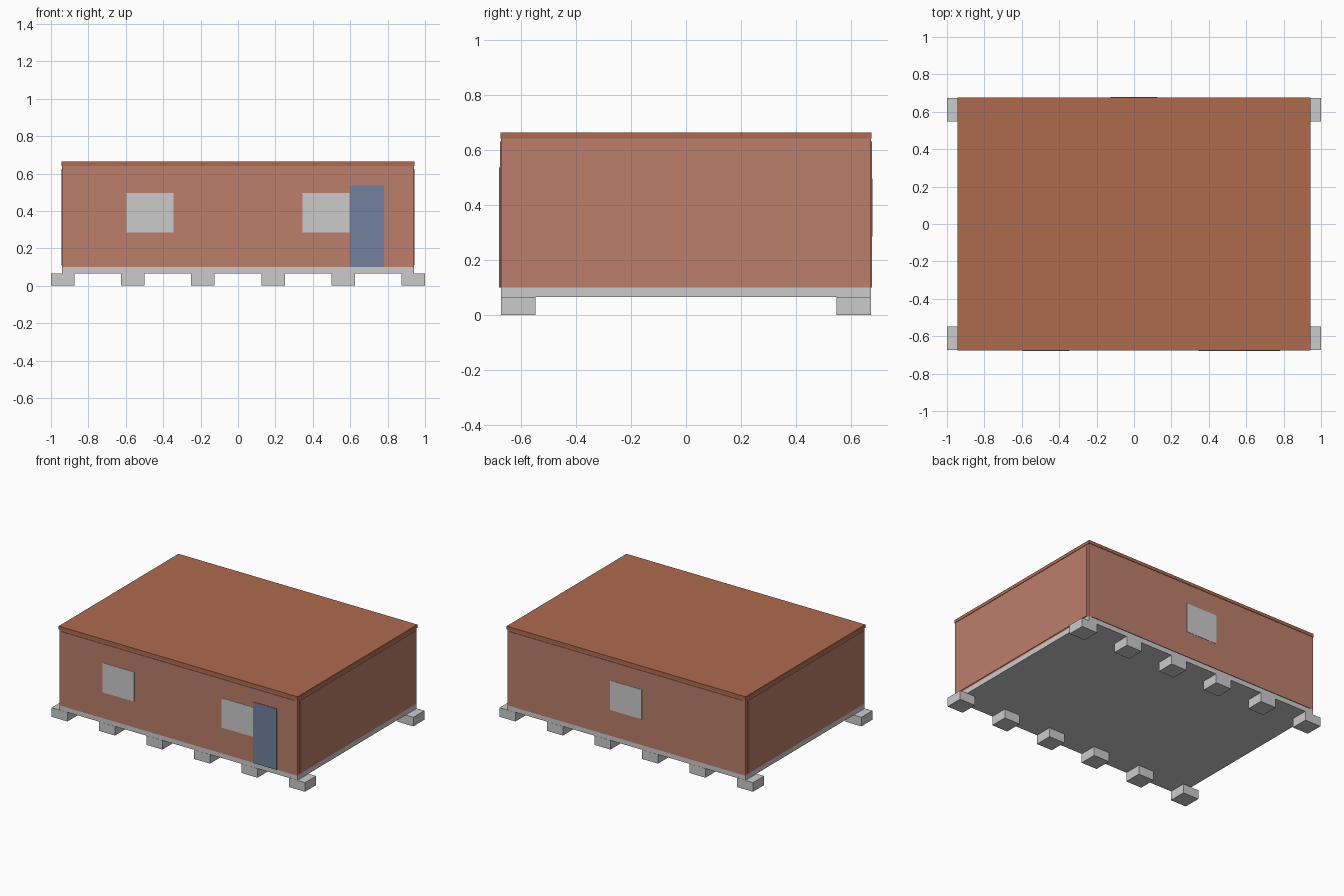
import bpy

if "Cube" in bpy.data.objects:
    bpy.data.objects.remove(bpy.data.objects["Cube"])

W, D = 0.94, 0.672          # half width and half depth of the cabin
Z_PAD, Z_FLOOR, Z_TOP, Z_ROOF = 0.065, 0.10, 0.64, 0.663


def material(name, rgb):
    m = bpy.data.materials.new(name)
    m.diffuse_color = (*rgb, 1)
    m.use_nodes = True
    m.node_tree.nodes["Principled BSDF"].inputs["Base Color"].default_value = m.diffuse_color
    return m


brick = material("wall_red", (0.50, 0.21, 0.145))
rust = material("roof_rust", (0.42, 0.145, 0.075))
blue = material("door_blue", (0.17, 0.22, 0.34))


def box(name, x, y, z, mat=None):
    """Box from (min, max) ranges on each axis."""
    spans = (x, y, z)
    bpy.ops.mesh.primitive_cube_add(size=1, location=[sum(s) / 2 for s in spans])
    ob = bpy.context.object
    ob.name = name
    ob.scale = [abs(s[1] - s[0]) for s in spans]
    bpy.ops.object.transform_apply(location=False, rotation=False, scale=True)
    if mat:
        ob.data.materials.append(mat)
    return ob


# Foundation pads: six along the front, six along the back
pad_starts = [-1, -0.625, -0.25, 0.125, 0.5, 0.875]
for sy, side in ((-1, "front"), (1, "back")):
    for i, x0 in enumerate(pad_starts):
        box(f"{side}_pad_{i}", (x0, x0 + 0.125), (sy * 0.548, sy * 0.673), (0, Z_PAD))

# Floor slabs: three modules side by side
for i in range(3):
    x0 = -W + i * 2 * W / 3
    box(f"floor_slab_{i}", (x0, x0 + 2 * W / 3), (-D, D), (Z_PAD, Z_FLOOR))

# Frame: corner posts, top and bottom rails
for sx in (-1, 1):
    for sy in (-1, 1):
        box("corner_post", (sx * 0.91, sx * W), (sy * 0.645, sy * D), (Z_FLOOR, Z_TOP), brick)
for z in ((Z_FLOOR, 0.112), (0.622, Z_TOP)):
    for s in (-1, 1):
        box("long_rail", (-0.91, 0.91), (s * 0.645, s * D), z, brick)
        box("side_rail", (s * 0.91, s * W), (-0.645, 0.645), z, brick)

# Wall panels standing slightly proud of the frame
for s, side in ((-1, "front"), (1, "back")):
    box(f"{side}_wall", (-0.918, 0.918), (s * 0.65, s * 0.676), (Z_FLOOR, 0.63), brick)
for s, side in ((-1, "left"), (1, "right")):
    box(f"{side}_wall", (s * 0.915, s * 0.944), (-0.65, 0.65), (0.11, 0.625), brick)

# Flat roof
box("roof", (-0.943, 0.943), (-0.675, 0.675), (Z_TOP, Z_ROOF), rust)

# Windows and door
for name, xc, s in (("front_window_left", -0.47, -1),
                    ("front_window_right", 0.47, -1),
                    ("back_window", 0, 1)):
    box(name, (xc - 0.125, xc + 0.125), (s * 0.66, s * 0.678), (0.285, 0.495))
box("door", (0.595, 0.78), (-0.66, -0.68), (Z_FLOOR, 0.535), blue)
